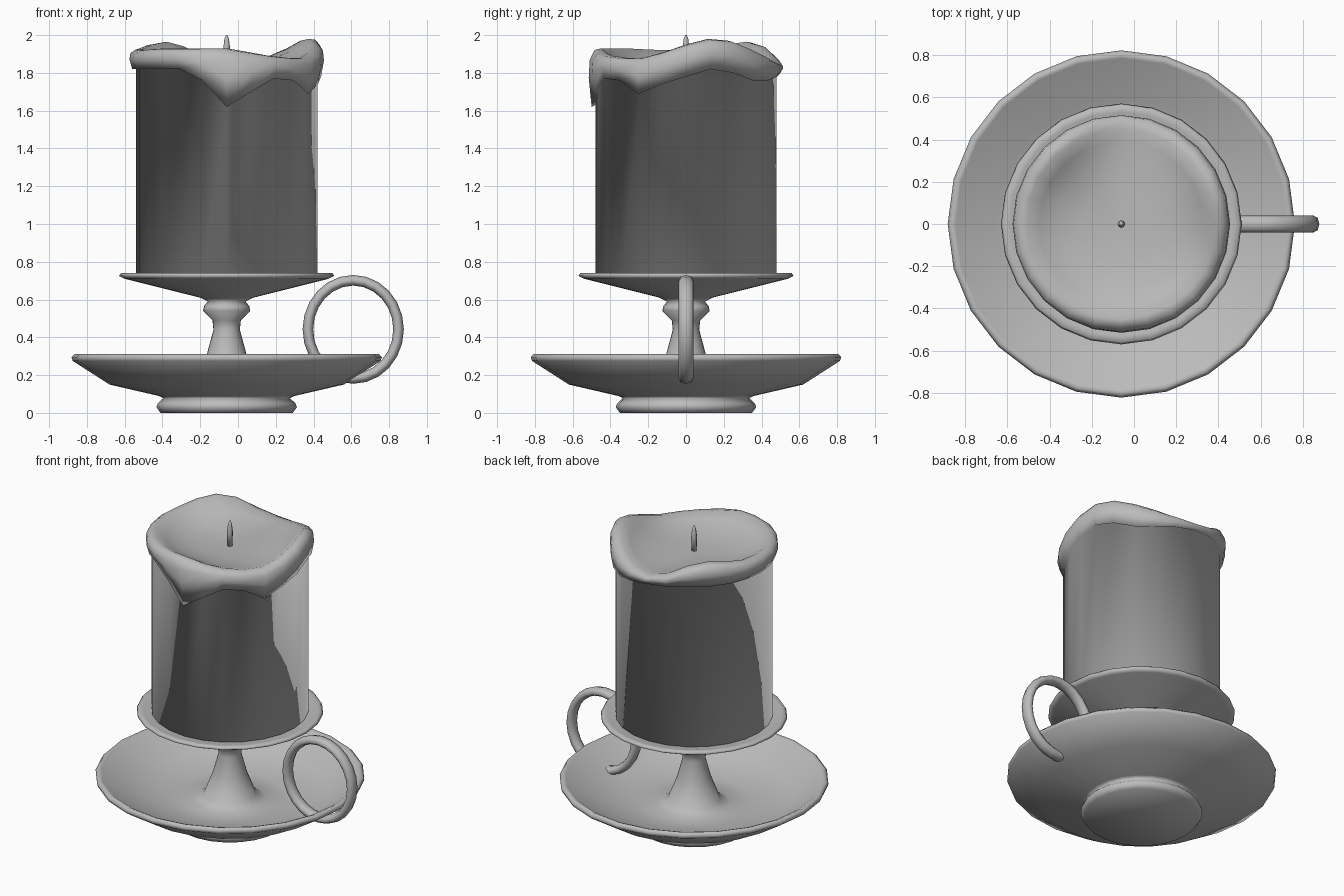
import bpy, bmesh, math
from mathutils import Vector

cube = bpy.data.objects.get("Cube")
if cube:
    bpy.data.objects.remove(cube, do_unlink=True)

SIDES = 24
AXIS_X = -0.06

grey = bpy.data.materials.new("plain_grey")
grey.use_nodes = True
colour = (0.5, 0.5, 0.5, 1)
grey.diffuse_color = colour
grey.node_tree.nodes["Principled BSDF"].inputs["Base Color"].default_value = colour


def loft(name, rings, wrap=False):
    """Skin a list of point rings; close the ends with caps, or join last to first."""
    bm = bmesh.new()
    loops = [[bm.verts.new(p) for p in ring] for ring in rings]
    pairs = list(zip(loops, loops[1:]))
    if wrap:
        pairs.append((loops[-1], loops[0]))
    for a, b in pairs:
        n = len(a)
        for i in range(n):
            j = (i + 1) % n
            bm.faces.new((a[i], a[j], b[j], b[i]))
    if not wrap:
        bm.faces.new(loops[0][::-1])
        bm.faces.new(loops[-1])
    bmesh.ops.recalc_face_normals(bm, faces=bm.faces)
    mesh = bpy.data.meshes.new(name)
    bm.to_mesh(mesh)
    bm.free()
    mesh.materials.append(grey)
    mesh.shade_smooth()
    obj = bpy.data.objects.new(name, mesh)
    bpy.context.collection.objects.link(obj)
    return obj


def circle(r, heights, sides=SIDES):
    """Ring around the candle axis; heights is one z or one z per side."""
    if not isinstance(heights, list):
        heights = [heights] * sides
    return [Vector((AXIS_X + r * math.cos(math.tau * i / sides),
                    r * math.sin(math.tau * i / sides), z))
            for i, z in enumerate(heights)]


def lathe(name, profile, sides=SIDES):
    return loft(name, [circle(r, z, sides) for r, z in profile])


# Foot, saucer, stem and drip plate in one turned piece
lathe("candle_holder", [
    (0.35, 0), (0.372, 0.03), (0.365, 0.05), (0.335, 0.078), (0.36, 0.09),
    (0.62, 0.15), (0.815, 0.275), (0.822, 0.295), (0.805, 0.312), (0.785, 0.305),
    (0.60, 0.18), (0.36, 0.135), (0.22, 0.135), (0.16, 0.17), (0.105, 0.31),
    (0.07, 0.44), (0.075, 0.49), (0.125, 0.54), (0.12, 0.565), (0.10, 0.59),
    (0.14, 0.61), (0.54, 0.71), (0.57, 0.725), (0.56, 0.74), (0.53, 0.738),
    (0.50, 0.73), (0.2, 0.73)])

# Finger ring through the saucer rim
ring = []
for i in range(SIDES):
    a = math.tau * i / SIDES
    section = []
    for k in range(8):
        b = math.tau * k / 8
        out = 0.028 * math.cos(b)
        section.append(Vector((0.61 + (0.24 + out) * math.cos(a),
                               0.04 * math.sin(b),
                               0.442 + (0.26 + out) * math.sin(a))))
    ring.append(section)
loft("finger_ring", ring, wrap=True)

# Candle: heights of the wavy crest and the dripping edge, every 15 degrees
crest = [1.95, 1.98, 1.97, 1.93, 1.89, 1.86, 1.85, 1.88, 1.94, 1.965, 1.95, 1.93,
         1.925, 1.92, 1.925, 1.93, 1.93, 1.93, 1.93, 1.91, 1.89, 1.88, 1.88, 1.91]
drip = [1.78, 1.82, 1.80, 1.76, 1.76, 1.78, 1.80, 1.81, 1.82, 1.82, 1.82, 1.82,
        1.82, 1.82, 1.82, 1.82, 1.82, 1.76, 1.62, 1.70, 1.77, 1.76, 1.69, 1.74]
POOL = 1.835


def between(t):
    return [d + (c - d) * t for c, d in zip(crest, drip)]


def toward_pool(t):
    return [c + (POOL - c) * t for c in crest]


loft("candle", [
    circle(0.48, 0.735),
    circle(0.48, [d + 0.01 for d in drip]),
    circle(0.50, drip),
    circle(0.515, between(0.5)),
    circle(0.51, between(0.8)),
    circle(0.485, between(0.97)),
    circle(0.45, crest),
    circle(0.39, toward_pool(0.4)),
    circle(0.30, toward_pool(0.75)),
    circle(0.18, POOL),
    circle(0.02, POOL)])

# Wick
lathe("wick", [(0.016, 1.82), (0.018, 1.93), (0.012, 1.98), (0.004, 2.0)], 8)
